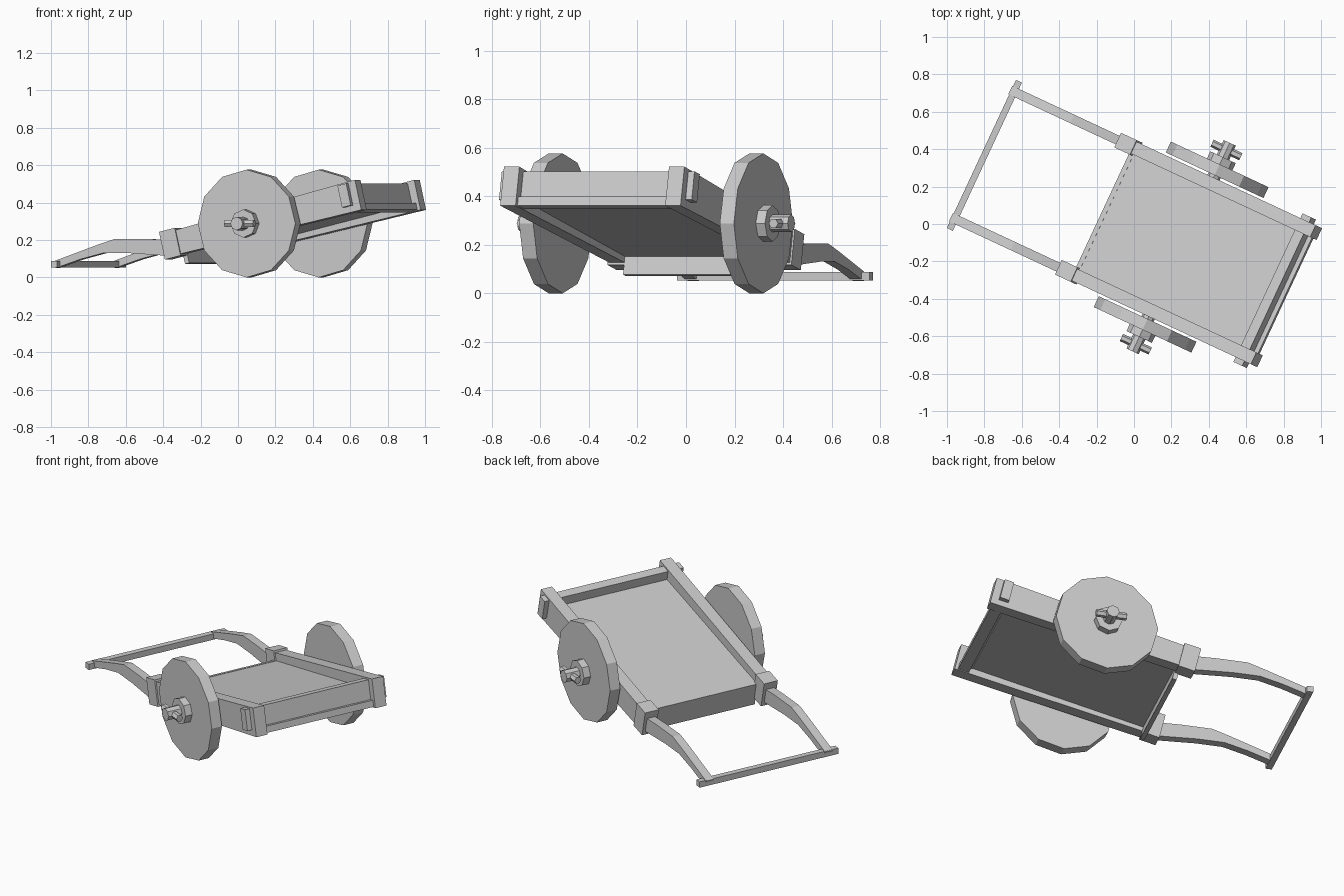
import bpy, bmesh, math
from mathutils import Matrix, Vector

if "Cube" in bpy.data.objects:
    bpy.data.objects.remove(bpy.data.objects["Cube"])

grey = bpy.data.materials.new("weathered_grey")
grey.diffuse_color = (0.6, 0.6, 0.6, 1)
grey.use_nodes = True
grey.node_tree.nodes["Principled BSDF"].inputs["Base Color"].default_value = grey.diffuse_color

# Ground frame: x along the cart, y across it. Tilted frame: origin at axle, nose down.
AXLE = Vector((0.278, 0, 0.288))
GROUND = Matrix.Translation((0, -0.006, 0)) @ Matrix.Rotation(math.radians(-25), 4, 'Z')
TILT = GROUND @ Matrix.Translation(AXLE) @ Matrix.Rotation(math.radians(-13.2), 4, 'Y')


def finish(name, bm, frame):
    bmesh.ops.recalc_face_normals(bm, faces=bm.faces)
    bm.transform(frame)
    mesh = bpy.data.meshes.new(name)
    bm.to_mesh(mesh)
    bm.free()
    mesh.materials.append(grey)
    bpy.context.collection.objects.link(bpy.data.objects.new(name, mesh))


def slab(name, profile, y0, y1, frame):
    """Extrude an x-z outline across the cart from y0 to y1."""
    bm = bmesh.new()
    face = bm.faces.new([bm.verts.new((x, y0, z)) for x, z in profile])
    new = bmesh.ops.extrude_face_region(bm, geom=[face])["geom"]
    moved = [g for g in new if isinstance(g, bmesh.types.BMVert)]
    bmesh.ops.translate(bm, verts=moved, vec=(0, y1 - y0, 0))
    finish(name, bm, frame)


def box(name, x0, x1, y0, y1, z0, z1, frame=TILT):
    slab(name, [(x0, z0), (x1, z0), (x1, z1), (x0, z1)], y0, y1, frame)


def disc(name, sides, r, y0, y1):
    """Upright prism around the axle line, one corner at the top."""
    pts = [(AXLE.x + r * math.sin(2 * math.pi * i / sides),
            AXLE.z + r * math.cos(2 * math.pi * i / sides)) for i in range(sides)]
    slab(name, pts, y0, y1, GROUND)


HANDLE = [(-0.22, 0.20), (-0.37, 0.206), (-0.54, 0.206), (-0.64, 0.175), (-0.905, 0.085),
          (-0.89, 0.05), (-0.74, 0.098), (-0.61, 0.13), (-0.46, 0.13), (-0.22, 0.115)]
BEAM = [(-0.48, -0.06), (0.64, -0.075), (0.64, 0.09), (-0.48, 0.07)]

for side, s in (("near", -1), ("far", 1)):
    c = s * 0.375
    # side rail, its collar and the curved handle
    slab(side + "_side_beam", BEAM, c - 0.035, c + 0.035, TILT)
    box(side + "_collar", -0.545, -0.45, c - 0.043, c + 0.043, -0.07, 0.082)
    slab(side + "_handle", HANDLE, c - 0.025, c + 0.025, GROUND)
    # wheel, hub, axle end and cross pin
    disc(side + "_wheel", 12, 0.288, s * 0.424, s * 0.488)
    disc(side + "_hub", 8, 0.075, s * 0.48, s * 0.53)
    disc(side + "_axle", 8, 0.036, s * 0.36, s * 0.615)
    bm = bmesh.new()
    bmesh.ops.create_cone(bm, cap_ends=True, segments=6, radius1=0.021, radius2=0.021, depth=0.17)
    finish(side + "_axle_pin", bm, GROUND @ Matrix.Translation((AXLE.x, s * 0.573, AXLE.z))
           @ Matrix.Rotation(math.pi / 2, 4, 'Y'))

# bed floor, hanging front board, rear planks
box("floor", -0.46, 0.58, -0.345, 0.345, -0.035, 0.025)
box("front_board", -0.47, -0.445, -0.34, 0.34, -0.112, 0.027)
box("rear_crossbar", 0.545, 0.598, -0.438, 0.438, -0.04, 0.08)
box("rear_sill", 0.56, 0.622, -0.35, 0.35, -0.07, -0.032)

# grip bar joining the handles
box("grip_bar", -0.9, -0.865, -0.437, 0.437, 0.052, 0.087, GROUND)
